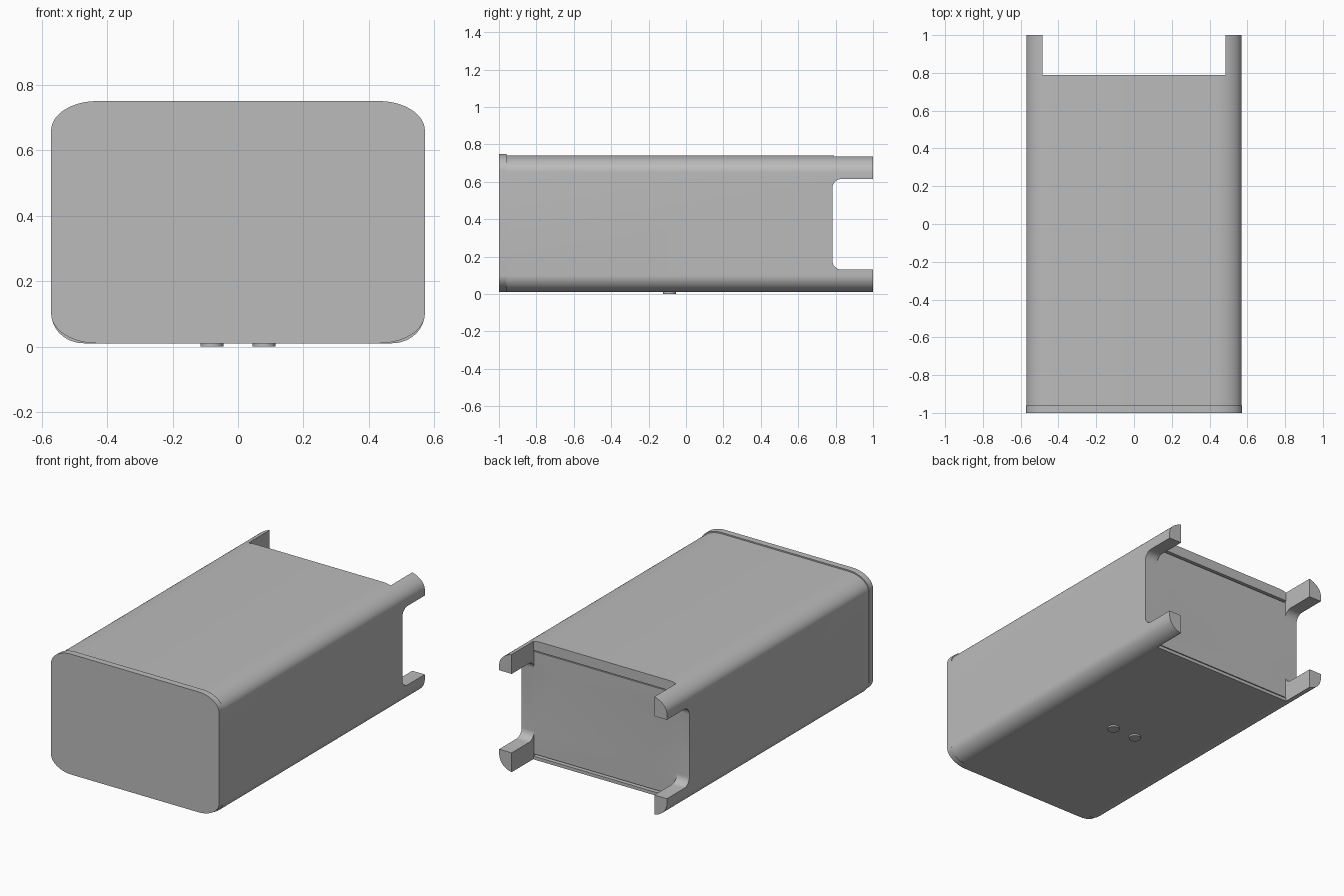
import bpy, bmesh, math

cube = bpy.data.objects.get("Cube")
if cube:
    bpy.data.objects.remove(cube, do_unlink=True)

grey = bpy.data.materials.new("plain grey")
grey.use_nodes = True
grey.diffuse_color = (0.5, 0.5, 0.5, 1)
grey.node_tree.nodes["Principled BSDF"].inputs["Base Color"].default_value = (0.5, 0.5, 0.5, 1)


def outline(a0, a1, b0, b1, low, high, steps=14):
    """Rectangle with elliptical corners; low and high are corner radii (ra, rb)."""
    pts = []
    corners = ((a1, b1, -1, -1, high), (a0, b1, 1, -1, high),
               (a0, b0, 1, 1, low), (a1, b0, -1, 1, low))
    for q, (a, b, sa, sb, (ra, rb)) in enumerate(corners):
        for i in range(steps + 1):
            t = (q + i / steps) * math.pi / 2
            pts.append((a + sa * ra + ra * math.cos(t), b + sb * rb + rb * math.sin(t)))
    return pts


def extrude(name, pts, axis, start, end):
    """Extrude a closed outline along y (points are x, z) or x (points are y, z)."""
    bm = bmesh.new()
    place = (lambda a, b: (a, start, b)) if axis == "y" else (lambda a, b: (start, a, b))
    face = bm.faces.new([bm.verts.new(place(a, b)) for a, b in pts])
    moved = bmesh.ops.extrude_face_region(bm, geom=[face])["geom"]
    shift = (0, end - start, 0) if axis == "y" else (end - start, 0, 0)
    bmesh.ops.translate(bm, vec=shift, verts=[g for g in moved if isinstance(g, bmesh.types.BMVert)])
    bmesh.ops.recalc_face_normals(bm, faces=bm.faces)
    mesh = bpy.data.meshes.new(name)
    bm.to_mesh(mesh)
    bm.free()
    obj = bpy.data.objects.new(name, mesh)
    bpy.context.collection.objects.link(obj)
    obj.data.materials.append(grey)
    return obj


def box(name, half_x, y0, y1, z0, z1):
    pts = [(-half_x, z0), (half_x, z0), (half_x, z1), (-half_x, z1)]
    return extrude(name, pts, "y", y0, y1)


def smooth(obj):
    bpy.ops.object.select_all(action="DESELECT")
    obj.select_set(True)
    bpy.context.view_layer.objects.active = obj
    bpy.ops.object.shade_smooth_by_angle(angle=math.radians(30))


# Long casing, with the front cap slightly proud of its top
body = extrude("casing", outline(-0.57, 0.57, 0.01, 0.742, (0.10, 0.09), (0.14, 0.09)),
               "y", -0.96, 1.0)
cap = extrude("front_cap", outline(-0.571, 0.571, 0.01, 0.75, (0.14, 0.09), (0.14, 0.09)),
              "y", -1.0, -0.96)

# Rear openings that leave four corner prongs, then the back panel and its two slots
cutters = [
    box("rear_opening_cutter", 0.485, 0.79, 1.2, -0.1, 0.9),
    extrude("side_opening_cutter",
            outline(0.782, 1.3, 0.13, 0.615, (0.05, 0.05), (0.05, 0.05), 8), "x", -0.7, 0.7),
    box("back_panel_cutter", 0.485, 0.782, 1.2, 0.03, 0.68),
    box("upper_slot_cutter", 0.484, 0.75, 1.2, 0.67, 0.68),
    box("lower_slot_cutter", 0.484, 0.75, 1.2, 0.03, 0.04),
]
for cutter in cutters:
    cut = body.modifiers.new(cutter.name, "BOOLEAN")
    cut.operation = "DIFFERENCE"
    cut.solver = "EXACT"
    cut.object = cutter
bpy.context.view_layer.update()
result = bpy.data.meshes.new_from_object(
    body.evaluated_get(bpy.context.evaluated_depsgraph_get()))
body.modifiers.clear()
body.data = result
for cutter in cutters:
    bpy.data.objects.remove(cutter, do_unlink=True)

# Two small round feet underneath
for side, x in (("left", 0.08), ("right", -0.08)):
    bpy.ops.mesh.primitive_cylinder_add(vertices=32, radius=0.035, depth=0.02,
                                        location=(x, -0.088, 0.01))
    foot = bpy.context.object
    foot.name = side + "_foot"
    foot.data.materials.append(grey)
    smooth(foot)

smooth(body)
smooth(cap)
